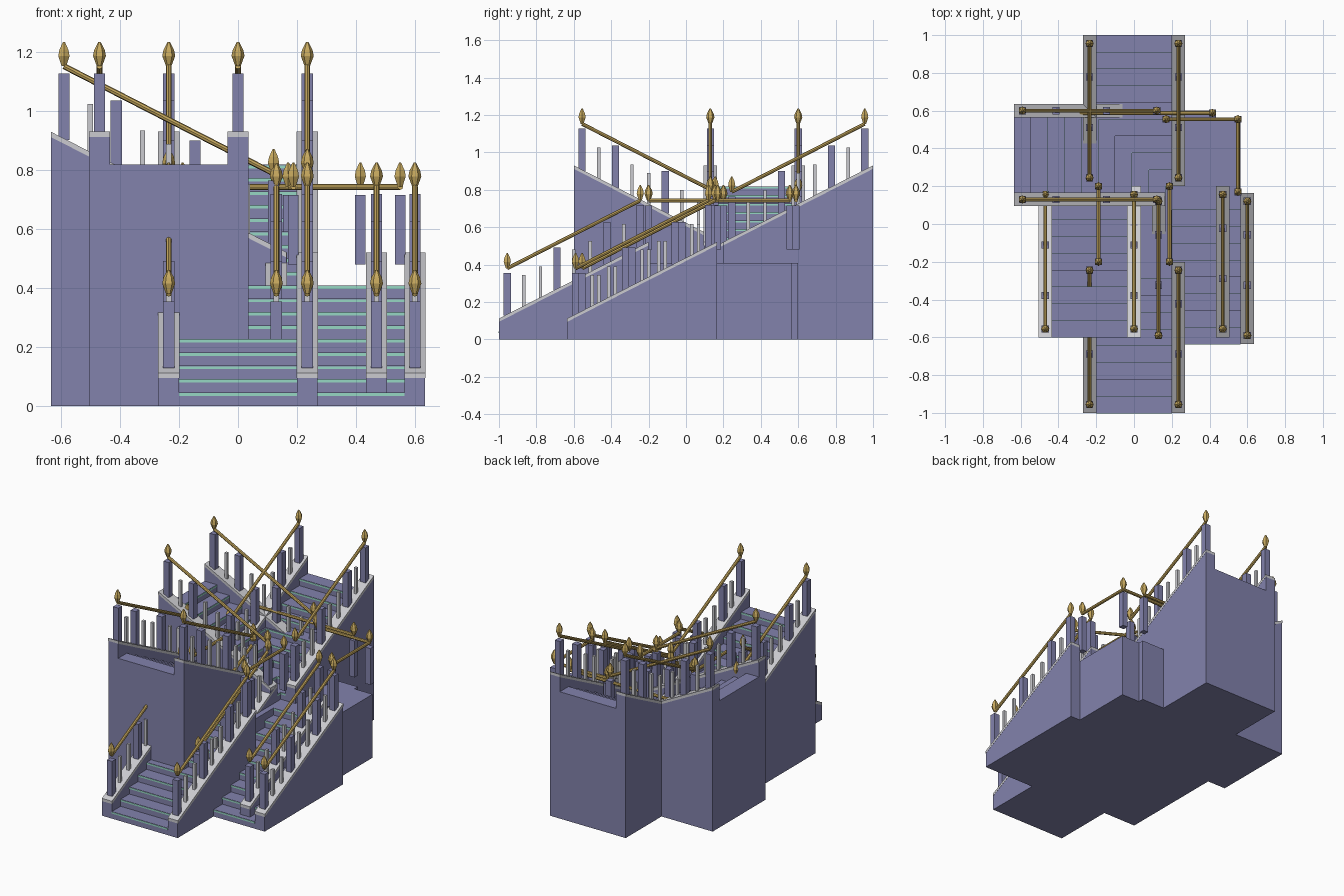
import bpy, bmesh, math
from mathutils import Matrix, Vector

if "Cube" in bpy.data.objects:
    bpy.data.objects.remove(bpy.data.objects["Cube"])

N = 9                       # steps per flight
RUN, RISE = 0.8, 0.409      # flight length and height
T, H = RUN / N, RISE / N    # tread depth, riser height
SLOPE = RISE / RUN
W, SW = 0.2, 0.07           # half width of steps, stringer width


def material(name, rgb):
    m = bpy.data.materials.new(name)
    lin = [((c / 255 + 0.055) / 1.055) ** 2.4 for c in rgb]
    m.diffuse_color = (*lin, 1)
    m.use_nodes = True
    m.node_tree.nodes["Principled BSDF"].inputs["Base Color"].default_value = m.diffuse_color
    return m


PURPLE = material("slate purple", (130, 130, 172))
GREY = material("pale grey", (203, 203, 208))
GOLD = material("brass gold", (200, 170, 95))
MINT = material("mint edge", (150, 215, 195))


def finish(bm, name, mat, matrix=Matrix()):
    bmesh.ops.recalc_face_normals(bm, faces=bm.faces)
    me = bpy.data.meshes.new(name)
    bm.to_mesh(me)
    bm.free()
    me.materials.append(mat)
    ob = bpy.data.objects.new(name, me)
    ob.matrix_world = matrix
    bpy.context.collection.objects.link(ob)
    return ob


def box(bm, lo, hi):
    lo, hi = Vector(lo), Vector(hi)
    m = Matrix.Translation((lo + hi) / 2) @ Matrix.Diagonal((*(hi - lo), 1))
    bmesh.ops.create_cube(bm, size=1, matrix=m)


def extrude_profile(bm, pts, v0, v1):
    """Extrude a (u, z) outline sideways from v0 to v1."""
    f = bm.faces.new([bm.verts.new((u, v0, z)) for u, z in pts])
    r = bmesh.ops.extrude_face_region(bm, geom=[f])
    vs = [e for e in r["geom"] if isinstance(e, bmesh.types.BMVert)]
    bmesh.ops.translate(bm, verts=vs, vec=(0, v1 - v0, 0))


def tube(bm, a, b, r=0.01):
    a, b = Vector(a), Vector(b)
    rot = (b - a).to_track_quat('Z', 'Y').to_matrix().to_4x4()
    bmesh.ops.create_cone(bm, cap_ends=True, segments=8, radius1=r, radius2=r,
                          depth=(b - a).length,
                          matrix=Matrix.Translation((a + b) / 2) @ rot)


def finial(bm, x, y, z):
    """Faceted bud standing on the rail end."""
    rings = [(0, 0.009), (0.035, 0.022), (0.055, 0.018), (0.082, 0.004)]
    for (z0, r0), (z1, r1) in zip(rings, rings[1:]):
        bmesh.ops.create_cone(bm, cap_ends=z0 == 0 or r1 < 0.01, segments=6,
                              radius1=r0, radius2=r1, depth=z1 - z0,
                              matrix=Matrix.Translation((x, y, z + (z0 + z1) / 2)))
    bmesh.ops.remove_doubles(bm, verts=bm.verts, dist=0.0001)


def flight(name, x, y, angle, base):
    """One solid flight climbing along local +u, standing on the ground."""
    mat = Matrix.Translation((x, y, base)) @ Matrix.Rotation(math.radians(angle), 4, 'Z')
    floor = -base
    # stepped body
    pts = [(RUN, floor), (0, floor)]
    for i in range(N):
        pts += [(i * T, (i + 1) * H), ((i + 1) * T, (i + 1) * H)]
    bm = bmesh.new()
    extrude_profile(bm, pts, -W, W)
    finish(bm, name + "_steps", PURPLE, mat)
    # coloured edge under each tread
    bm = bmesh.new()
    for i in range(N):
        z = (i + 1) * H
        box(bm, (i * T - 0.002, -W, z - 0.012), (i * T + 0.002, W, z - 0.002))
    finish(bm, name + "_tread_edges", MINT, mat)

    walls, caps, posts, thin, rail = (bmesh.new() for _ in range(5))
    top = 0.112
    for s in (-1, 1):
        v0, v1 = s * W, s * (W + SW)
        # side wall with sloping cap
        extrude_profile(walls, [(0, floor), (RUN, floor), (RUN, top - 0.018 + RISE),
                                (0, top - 0.018)], v0, v1)
        extrude_profile(caps, [(0, top - 0.018), (RUN, top - 0.018 + RISE),
                               (RUN, top + RISE), (0, top)],
                        v0 - s * 0.001, v1 + s * 0.001)
        c = s * (W + SW / 2)
        # one upright per tread, heavy at 0, 3, 6 and 8
        for i in range(N):
            u = (i + 0.5) * T
            z = top + u * SLOPE
            if i in (0, 3, 6, 8):
                box(posts, (u - 0.019, c - 0.019, z - 0.006), (u + 0.019, c + 0.019, z + 0.22))
            else:
                box(thin, (u - 0.009, c - 0.009, z - 0.012), (u + 0.009, c + 0.009, z + 0.163))
        ends = [(u, c, top + 0.245 + u * SLOPE) for u in (T / 2, RUN - T / 2)]
        tube(rail, *ends)
        for e in ends:
            finial(rail, *e)
    finish(walls, name + "_side_walls", PURPLE, mat)
    finish(caps, name + "_wall_caps", GREY, mat)
    finish(posts, name + "_posts", PURPLE, mat)
    finish(thin, name + "_balusters", GREY, mat)
    finish(rail, name + "_handrails", GOLD, mat)


def landing(name, lo, hi, rails):
    bm = bmesh.new()
    box(bm, (*lo, 0), (*hi, RISE))
    finish(bm, name + "_landing", PURPLE)
    posts, rail = bmesh.new(), bmesh.new()
    for a, b in rails:
        tube(rail, (*a, 0.743), (*b, 0.743))
    for x, y in sorted({p for r in rails for p in r}):
        box(posts, (x - 0.018, y - 0.018, 0.48), (x + 0.018, y + 0.018, 0.715))
        finial(rail, x, y, 0.743)
    finish(posts, name + "_landing_posts", PURPLE)
    finish(rail, name + "_landing_rails", GOLD)


# straight stair
flight("straight_lower", 0, -1, 90, 0)
flight("straight_upper", 0, 0.2, 90, RISE)
landing("straight", (-0.2, -0.2), (0.2, 0.2),
        [((s * 0.188, -0.2), (s * 0.188, 0.2)) for s in (-1, 1)])

# quarter-turn stair
flight("corner_lower", 0.365, -0.635, 90, 0)
flight("corner_upper", 0.165, 0.365, 180, RISE)
landing("corner", (0.165, 0.165), (0.565, 0.565),
        [((0.55, 0.17), (0.55, 0.555)), ((0.17, 0.555), (0.55, 0.555))])

# half-turn stair
flight("return_lower", 0.235, -0.6, 90, 0)
flight("return_upper", -0.235, 0.2, -90, RISE)
landing("return", (-0.435, 0.2), (0.435, 0.6), [((-0.415, 0.588), (0.415, 0.588))])
